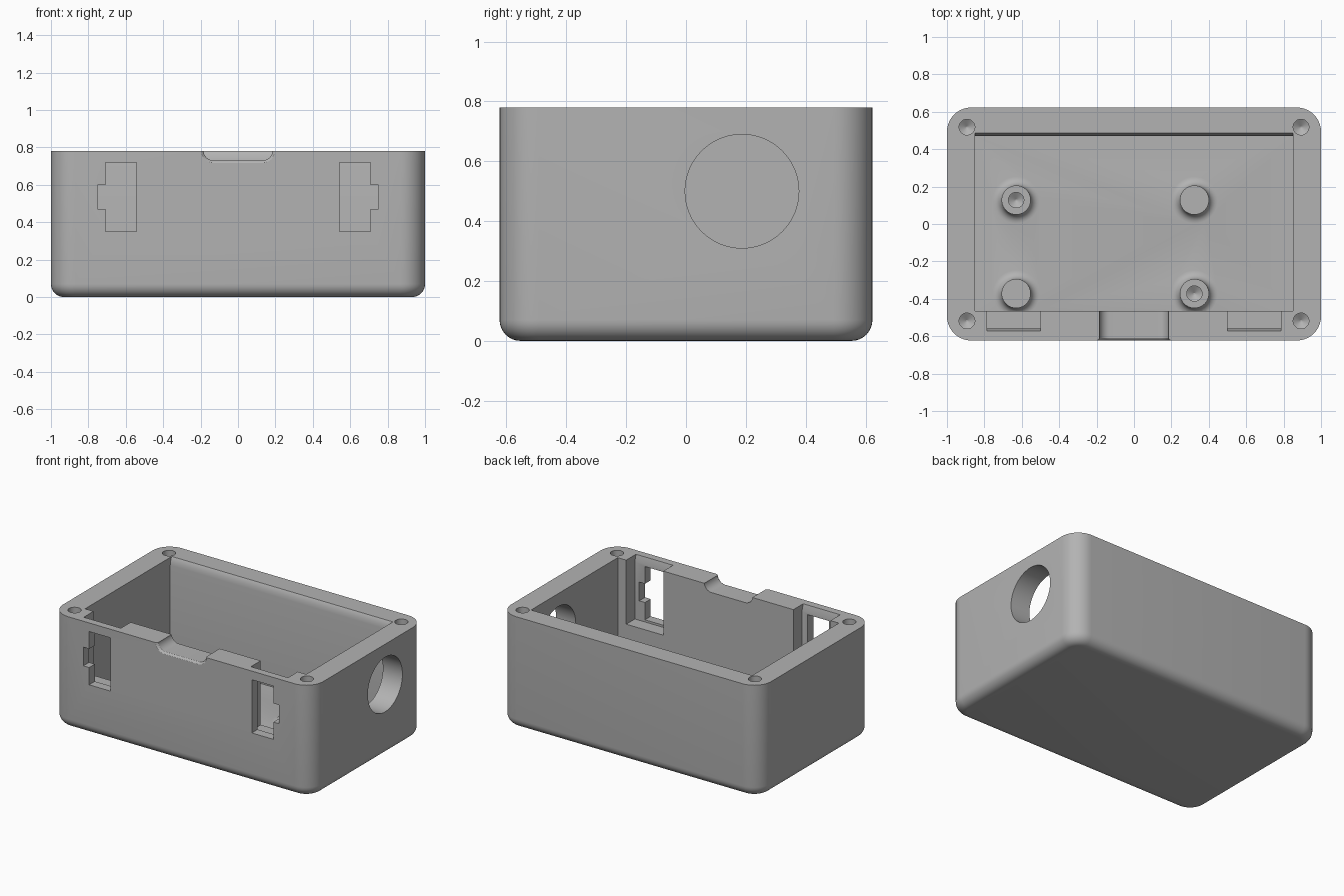
import bpy, bmesh, math

old = bpy.data.objects.get("Cube")
if old:
    bpy.data.objects.remove(old, do_unlink=True)

grey = bpy.data.materials.new("plain grey")
grey.use_nodes = True
grey.diffuse_color = (0.45, 0.45, 0.45, 1)
grey.node_tree.nodes["Principled BSDF"].inputs["Base Color"].default_value = (0.45, 0.45, 0.45, 1)


def loft(name, rings):
    """Closed solid through a list of matching rings of points."""
    bm = bmesh.new()
    loops = [[bm.verts.new(p) for p in ring] for ring in rings]
    n = len(loops[0])
    for a, b in zip(loops, loops[1:]):
        for i in range(n):
            j = (i + 1) % n
            bm.faces.new((a[i], a[j], b[j], b[i]))
    bm.faces.new(loops[0][::-1])
    bm.faces.new(loops[-1])
    bmesh.ops.recalc_face_normals(bm, faces=bm.faces)
    mesh = bpy.data.meshes.new(name)
    bm.to_mesh(mesh)
    bm.free()
    mesh.materials.append(grey)
    ob = bpy.data.objects.new(name, mesh)
    bpy.context.collection.objects.link(ob)
    return ob


def rect(x0, x1, y0, y1, z):
    return [(x0, y0, z), (x1, y0, z), (x1, y1, z), (x0, y1, z)]


def round_rect(hx, hy, r, z, steps=10):
    ring = []
    for k, (sx, sy) in enumerate([(1, 1), (-1, 1), (-1, -1), (1, -1)]):
        for i in range(steps + 1):
            a = math.pi / 2 * (k + i / steps)
            ring.append((sx * (hx - r) + r * math.cos(a), sy * (hy - r) + r * math.sin(a), z))
    return ring


def circle(x, y, z, r, n=40):
    return [(x + r * math.cos(2 * math.pi * i / n), y + r * math.sin(2 * math.pi * i / n), z)
            for i in range(n)]


def combine(target, tool, operation="DIFFERENCE"):
    mod = target.modifiers.new(operation.title(), "BOOLEAN")
    mod.operation = operation
    mod.solver = "EXACT"
    mod.object = tool
    bpy.context.view_layer.objects.active = target
    bpy.ops.object.modifier_apply(modifier=mod.name)
    bpy.data.objects.remove(tool, do_unlink=True)


TOP, FLOOR, OVER = 0.78, 0.09, 0.9

# Outer shell: rounded corners and a rounded bottom edge
fillet = 0.07
rings = []
for i in range(9):
    a = math.pi / 2 * i / 8
    d = fillet * (1 - math.sin(a))
    rings.append(round_rect(1 - d, 0.623 - d, 0.13 - d, fillet * (1 - math.cos(a))))
rings.append(round_rect(1, 0.623, 0.13, TOP))
box = loft("box_body", rings)

# Main cavity, with the back rim eased
back = [(FLOOR, 0.47), (0.725, 0.47), (0.75, 0.474), (0.77, 0.481), (TOP, 0.487), (OVER, 0.487)]
combine(box, loft("cavity_cutter", [rect(-0.85, 0.85, -0.465, y, z) for z, y in back]))

# Pockets and stepped windows in the front wall
for s in (-1, 1):
    wall = [(0.335, -0.56), (0.735, -0.56), (TOP, -0.572), (OVER, -0.572)]
    combine(box, loft("pocket_cutter", [rect(*sorted((s * 0.5, s * 0.785)), y, -0.44, z)
                                        for z, y in wall]))
    outline = [(0.542, 0.35), (0.708, 0.35), (0.708, 0.47), (0.752, 0.47),
               (0.752, 0.6), (0.708, 0.6), (0.708, 0.72), (0.542, 0.72)]
    combine(box, loft("window_cutter", [[(s * x, y, z) for x, z in outline]
                                        for y in (-0.7, -0.5)]))


# Finger notch in the front rim, flared at the outer edge
def notch(y, grow):
    hx, low, r = 0.185 + grow, 0.73 - grow, 0.055 + grow
    half = [(hx, OVER)] + [(hx - r + r * math.cos(a), low + r - r * math.sin(a))
                           for a in (math.pi / 16 * i for i in range(9))]
    return [(x, y, z) for x, z in half] + [(-x, y, z) for x, z in reversed(half)]


combine(box, loft("notch_cutter", [notch(-0.7, 0.013), notch(-0.623, 0.013),
                                   notch(-0.618, 0.005), notch(-0.61, 0), notch(-0.4, 0)]))

# Round port in the right-hand side wall
port = [[(x, y, z) for y, z, _ in circle(0.187, 0.5, 0, 0.19, 64)] for x in (0.8, 1.1)]
combine(box, loft("port_cutter", port))


def drill(x, y, top, depth, r):
    """Screw hole with a conical tip."""
    combine(box, loft("screw_cutter", [circle(x, y, top + 0.05, r), circle(x, y, top - depth, r),
                                       circle(x, y, top - depth - r * 0.6, r * 0.1)]))


# Lid screw holes in the corners
for x in (-0.893, 0.893):
    for y in (-0.518, 0.518):
        drill(x, y, TOP, 0.25, 0.042)

# Four flared standoffs on the floor, two of them drilled
post_top = FLOOR + 0.13
for x in (-0.63, 0.323):
    for y in (-0.372, 0.128):
        rings = [circle(x, y, FLOOR - 0.03, 0.125)]
        for i in range(7):
            a = math.pi / 2 * i / 6
            rings.append(circle(x, y, FLOOR + 0.047 * (1 - math.cos(a)),
                                0.125 - 0.047 * math.sin(a)))
        rings.append(circle(x, y, post_top, 0.078))
        combine(box, loft("standoff", rings), "UNION")
        if (x < 0) == (y > 0):
            drill(x, y, post_top, 0.07, 0.041)

bpy.ops.object.select_all(action="DESELECT")
box.select_set(True)
bpy.context.view_layer.objects.active = box
bpy.ops.object.shade_smooth_by_angle(angle=math.radians(30))
